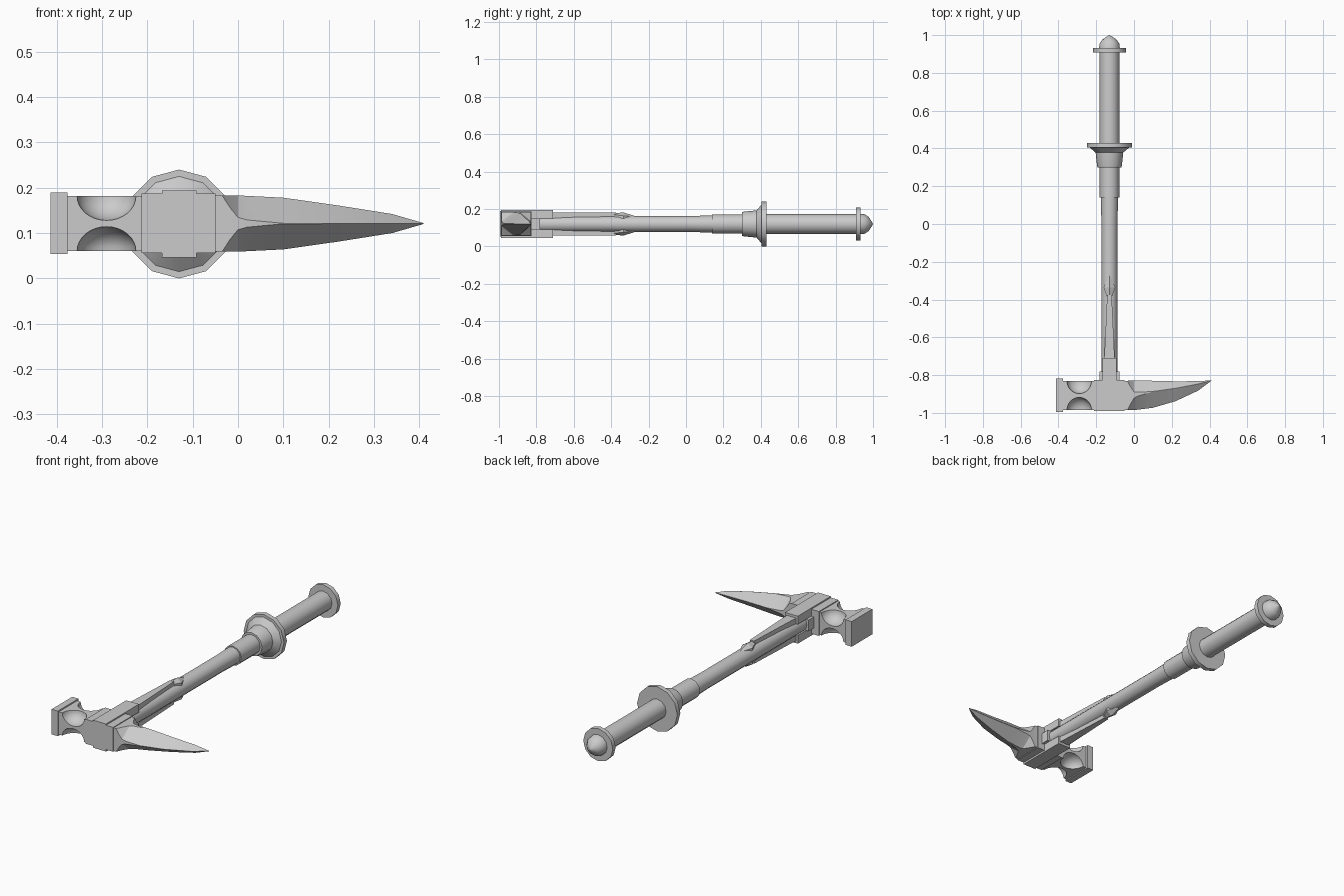
import bpy, bmesh
from math import sin, cos, pi, radians
from mathutils import Vector

if "Cube" in bpy.data.objects:
    bpy.data.objects.remove(bpy.data.objects["Cube"])

CX, CZ = -0.13, 0.12      # handle axis
HY = -0.908               # head centre depth

steel = bpy.data.materials.new("grey_steel")
steel.use_nodes = True
steel.diffuse_color = (0.6, 0.6, 0.6, 1)
steel.node_tree.nodes["Principled BSDF"].inputs["Base Color"].default_value = (0.6, 0.6, 0.6, 1)


def finish(name, bm, smooth=None):
    bmesh.ops.remove_doubles(bm, verts=bm.verts, dist=0.0004)
    bmesh.ops.recalc_face_normals(bm, faces=bm.faces)
    mesh = bpy.data.meshes.new(name)
    bm.to_mesh(mesh)
    bm.free()
    mesh.materials.append(steel)
    ob = bpy.data.objects.new(name, mesh)
    bpy.context.collection.objects.link(ob)
    if smooth:
        bpy.ops.object.select_all(action='DESELECT')
        ob.select_set(True)
        bpy.context.view_layer.objects.active = ob
        bpy.ops.object.shade_smooth_by_angle(angle=radians(smooth))
    return ob


def loft(name, rings, smooth=None):
    """Skin a row of equal-sized point rings and cap both ends."""
    bm = bmesh.new()
    rows = [[bm.verts.new(p) for p in ring] for ring in rings]
    n = len(rows[0])
    for a, b in zip(rows, rows[1:]):
        for i in range(n):
            j = (i + 1) % n
            bm.faces.new((a[i], a[j], b[j], b[i]))
    bm.faces.new(rows[0])
    bm.faces.new(rows[-1])
    return finish(name, bm, smooth)


def lathe(name, profile, smooth=35):
    """Revolve (y, radius) pairs around the handle axis."""
    ring = [(sin(i * pi / 6), cos(i * pi / 6)) for i in range(12)]
    return loft(name, [[(CX + r * s, y, CZ + r * c) for s, c in ring]
                       for y, r in profile], smooth)


def box(name, x0, x1, y0, y1, z0, z1):
    corners = ((x0, z0), (x1, z0), (x1, z1), (x0, z1))
    return loft(name, [[(x, y, z) for x, z in corners] for y in (y0, y1)])


# Handle
lathe("shaft", [(-0.84, 0.043), (0.03, 0.043), (0.15, 0.046)])
lathe("sleeve", [(0.14, 0.052), (0.31, 0.052)])
lathe("guard", [(0.3, 0.063), (0.31, 0.066), (0.378, 0.073), (0.405, 0.105),
                (0.405, 0.12), (0.43, 0.12)])
lathe("grip", [(0.425, 0.053), (0.915, 0.053)])
lathe("pommel_disc", [(0.909, 0.088), (0.933, 0.088)])
lathe("pommel_cap", [(0.93, 0.055), (0.955, 0.052), (0.976, 0.038),
                     (0.99, 0.018), (1.0, 0.001)], 40)

# Head: middle block, striking plate and side lugs
box("head_block", -0.213, -0.05, -0.99, -0.825, 0.056, 0.187)
box("striking_plate", -0.413, -0.376, -0.994, -0.818, 0.054, 0.189)
box("side_lugs", CX - 0.053, CX + 0.053, -0.83, -0.78, 0.09, 0.15)

# Neck with its four long edges scooped out
neck = box("hammer_neck", -0.38, -0.2, HY - 0.078, HY + 0.078, 0.06, 0.182)
for sy in (-1, 1):
    for sz in (-1, 1):
        bm = bmesh.new()
        bmesh.ops.create_uvsphere(bm, u_segments=32, v_segments=16, radius=1)
        bmesh.ops.scale(bm, vec=(0.065, 0.068, 0.054), verts=bm.verts)
        bmesh.ops.translate(bm, vec=(-0.29, HY + sy * 0.078, 0.121 + sz * 0.061),
                            verts=bm.verts)
        cutter = finish("scoop_cutter", bm)
        cutter.hide_render = True
        cutter.hide_set(True)
        mod = neck.modifiers.new("scoop", 'BOOLEAN')
        mod.operation = 'DIFFERENCE'
        mod.solver = 'EXACT'
        mod.object = cutter
# Bake the scoops, then drop the cutters
bpy.context.view_layer.update()
carved = bpy.data.meshes.new_from_object(
    neck.evaluated_get(bpy.context.evaluated_depsgraph_get()))
neck.modifiers.clear()
neck.data = carved
for ob in [o for o in bpy.data.objects if o.name.startswith("scoop_cutter")]:
    bpy.data.objects.remove(ob)
bpy.ops.object.select_all(action='DESELECT')
neck.select_set(True)
bpy.context.view_layer.objects.active = neck
bpy.ops.object.shade_smooth_by_angle(angle=radians(30))

# Spike: square root turning into a curved diamond
# x, front y, back y, ridge y, half height, flat share
sections = [(-0.06, -0.986, -0.83, -0.908, 0.062, 1),
            (-0.035, -0.986, -0.83, -0.908, 0.062, 1),
            (-0.017, -0.986, -0.829, -0.907, 0.062, 0.55),
            (0.0, -0.985, -0.828, -0.905, 0.062, 0.22),
            (0.02, -0.983, -0.828, -0.9, 0.061, 0.13),
            (0.1, -0.973, -0.83, -0.887, 0.057, 0.01),
            (0.22, -0.938, -0.833, -0.87, 0.04, 0.01),
            (0.34, -0.882, -0.832, -0.847, 0.021, 0.01),
            (0.409, -0.83, -0.828, -0.829, 0.001, 0.01)]
rings = []
for x, f, b, m, h, k in sections:
    yf, yb = m + (f - m) * k, m + (b - m) * k
    rings.append([(x, y, CZ + 0.001 + z * h) for y, z in (
        (f, -k), (f, k), (yf, 1), (yb, 1), (b, k), (b, -k), (yb, -1), (yf, -1))])
loft("spike", rings, 25)

# Langets above and below the shaft
for side, s in (("upper", 1), ("lower", -1)):
    z = lambda h: CZ + s * h
    box(side + "_langet_root", CX - 0.038, CX + 0.038, -0.99, -0.71, z(0.03), z(0.074))
    loft(side + "_langet_strip",
         [[(CX + u * w, y, z(h)) for u, h in ((-1, 0.03), (1, 0.03), (1, 0.061), (-1, 0.061))]
          for y, w in ((-0.72, 0.029), (-0.68, 0.026), (-0.375, 0.012))])
    # Ridged diamond tip
    loft(side + "_langet_tip",
         [[(CX + u * w, y, z(h)) for u, h in ((-1, 0.03), (1, 0.03), (1, e), (0, t), (-1, e))]
          for y, w, e, t in ((-0.39, 0.012, 0.05, 0.056), (-0.335, 0.031, 0.044, 0.062),
                             (-0.27, 0.002, 0.038, 0.042))])
